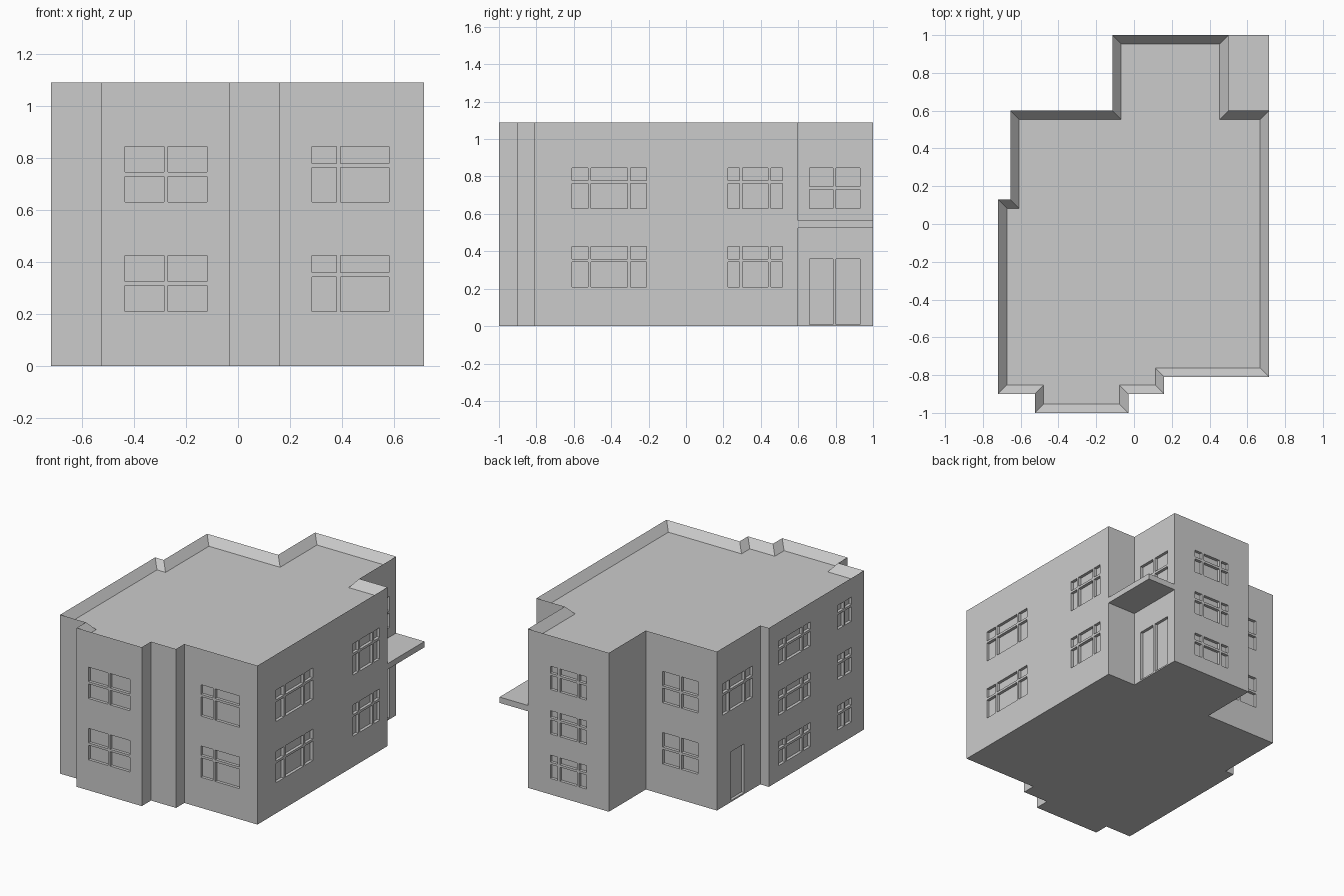
import bpy
import bmesh
from mathutils import Matrix, Vector

if "Cube" in bpy.data.objects:
    bpy.data.objects.remove(bpy.data.objects["Cube"], do_unlink=True)

HEIGHT = 1.09
PARAPET_WIDTH = 0.047
PARAPET_DROP = 0.055
RECESS = 0.02
GAP = 0.016

plaster = bpy.data.materials.new("pale grey plaster")
plaster.use_nodes = True
plaster.diffuse_color = (0.6, 0.6, 0.6, 1)
plaster.node_tree.nodes["Principled BSDF"].inputs["Base Color"].default_value = (0.6, 0.6, 0.6, 1)


def make_object(name, bm):
    bmesh.ops.recalc_face_normals(bm, faces=bm.faces)
    mesh = bpy.data.meshes.new(name)
    bm.to_mesh(mesh)
    bm.free()
    mesh.materials.append(plaster)
    obj = bpy.data.objects.new(name, mesh)
    bpy.context.collection.objects.link(obj)
    return obj


def add_box(bm, low, high):
    low, high = Vector(low), Vector(high)
    size = Matrix.Diagonal((*(high - low), 1))
    bmesh.ops.create_cube(bm, size=1, matrix=Matrix.Translation((low + high) / 2) @ size)


# Stepped building block with a sunken roof inside a parapet
footprint = [(-0.72, -0.9), (-0.525, -0.9), (-0.525, -1), (-0.03, -1),
             (-0.03, -0.9), (0.16, -0.9), (0.16, -0.81), (0.715, -0.81),
             (0.715, 0.6), (0.5, 0.6), (0.5, 1), (-0.115, 1),
             (-0.115, 0.6), (-0.655, 0.6), (-0.655, 0.13), (-0.72, 0.13)]
bm = bmesh.new()
base = bm.faces.new([bm.verts.new((x, y, 0)) for x, y in footprint])
extruded = bmesh.ops.extrude_face_region(bm, geom=[base], use_keep_orig=True)["geom"]
bmesh.ops.translate(bm, vec=(0, 0, HEIGHT),
                    verts=[g for g in extruded if isinstance(g, bmesh.types.BMVert)])
bmesh.ops.recalc_face_normals(bm, faces=bm.faces)
roof = max(bm.faces, key=lambda f: f.calc_center_median().z)
bmesh.ops.inset_region(bm, faces=[roof], thickness=PARAPET_WIDTH, use_even_offset=True)
bmesh.ops.translate(bm, vec=(0, 0, -PARAPET_DROP), verts=roof.verts)
building = make_object("building", bm)

# Cutter that collects every window and door recess
cut = bmesh.new()


def pane(axis, wall, a0, a1, z0, z1):
    if axis == "x":
        add_box(cut, (wall - RECESS, a0, z0), (wall + RECESS, a1, z1))
    else:
        add_box(cut, (a0, wall - RECESS, z0), (a1, wall + RECESS, z1))


def spans(low, high, shares):
    """Split a length into panes separated by slim bars."""
    usable = high - low - GAP * (len(shares) - 1)
    result = []
    for share in shares:
        end = low + usable * share / sum(shares)
        result.append((low, end))
        low = end + GAP
    return result


def window(axis, wall, low, high, columns, rows, sills, height):
    for sill in sills:
        for a0, a1 in spans(low, high, columns):
            for z0, z1 in spans(sill, sill + height, rows):
                pane(axis, wall, a0, a1, z0, z1)


two_floors = (0.21, 0.63)
side_floors = (0.105, 0.45, 0.795)
wing_floors = (0.11, 0.415, 0.72)
EVEN, TRANSOM = (1, 1), (2, 1)
TRIPLE = (1, 2.3, 1)

# Front windows
window("y", -1, -0.435, -0.12, EVEN, EVEN, two_floors, 0.215)
window("y", -0.81, 0.285, 0.58, (1, 2), TRANSOM, two_floors, 0.215)
# Windows on the +x side
window("x", 0.715, -0.61, -0.21, TRIPLE, TRANSOM, two_floors, 0.215)
window("x", 0.715, 0.225, 0.515, TRIPLE, TRANSOM, two_floors, 0.215)
# Windows on the -x side
window("x", -0.72, -0.32, 0.027, TRIPLE, TRANSOM, side_floors, 0.165)
window("x", -0.72, -0.766, -0.614, EVEN, TRANSOM, side_floors, 0.165)
window("x", -0.655, 0.215, 0.54, TRIPLE, TRANSOM, two_floors[1:], 0.215)
# Back windows
window("y", 0.6, -0.513, -0.243, EVEN, EVEN, two_floors, 0.215)
window("y", 1, 0.055, 0.33, TRIPLE, TRANSOM, wing_floors, 0.16)
# Window over the entrance
window("x", 0.5, 0.66, 0.93, EVEN, EVEN, two_floors[1:], 0.215)
# Entrance doors and side door
window("x", 0.5, 0.66, 0.93, EVEN, (1,), (0.01,), 0.35)
window("x", -0.655, 0.305, 0.445, (1,), (1,), (0.01,), 0.335)

cutter = make_object("recess_cutter", cut)
cutter.hide_render = True
boolean = building.modifiers.new("recesses", "BOOLEAN")
boolean.operation = "DIFFERENCE"
boolean.solver = "EXACT"
boolean.object = cutter
bpy.context.view_layer.objects.active = building
bpy.ops.object.modifier_apply(modifier=boolean.name)
bpy.data.objects.remove(cutter, do_unlink=True)

# Canopy over the entrance
bm = bmesh.new()
add_box(bm, (0.5, 0.6, 0.525), (0.715, 1, 0.565))
make_object("entrance_canopy", bm)
